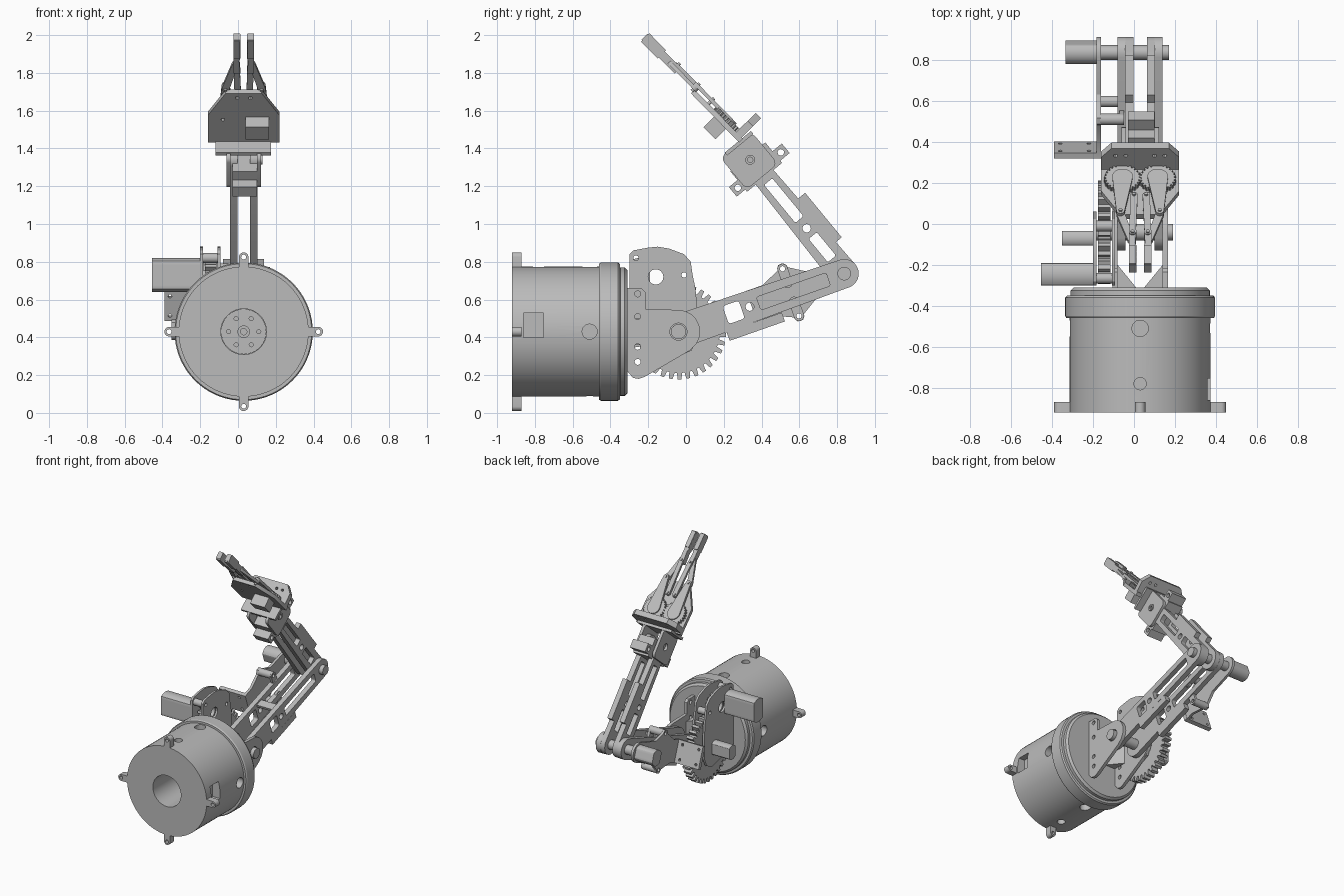
import bpy, bmesh
from math import sin, cos, pi, radians, atan2, hypot, acos
from mathutils import Matrix, Vector

cube = bpy.data.objects.get("Cube")
if cube:
    bpy.data.objects.remove(cube)

grey = bpy.data.materials.new("plain_grey")
grey.use_nodes = True
grey.diffuse_color = (0.5, 0.5, 0.5, 1)
grey.node_tree.nodes["Principled BSDF"].inputs["Base Color"].default_value = (0.5, 0.5, 0.5, 1)
MID = 0.03  # x of the arm's centre plane


# ---------- outlines ----------
def circle(x, y, r, n=32):
    return [(x + r * cos(2 * pi * i / n), y + r * sin(2 * pi * i / n)) for i in range(n)]


def rect(x0, y0, x1, y1):
    return [(x0, y0), (x1, y0), (x1, y1), (x0, y1)]


def rounded(x0, y0, x1, y1, r):
    pts = []
    for k, (x, y) in enumerate([(x1 - r, y1 - r), (x0 + r, y1 - r), (x0 + r, y0 + r), (x1 - r, y0 + r)]):
        pts += [(x + r * cos((k + i / 6) * pi / 2), y + r * sin((k + i / 6) * pi / 2)) for i in range(7)]
    return pts


def link(x0, y0, x1, y1, r0, r1, n=14):
    """Tapered bar with round ends."""
    a = atan2(y1 - y0, x1 - x0)
    b = acos((r0 - r1) / hypot(x1 - x0, y1 - y0))
    pts = []
    for x, y, r, start, end in ((x1, y1, r1, a - b, a + b), (x0, y0, r0, a + b, a - b + 2 * pi)):
        for i in range(n + 1):
            t = start + (end - start) * i / n
            pts.append((x + r * cos(t), y + r * sin(t)))
    return pts


def gear(x, y, r, teeth, depth):
    pts = []
    for i in range(teeth):
        for f, d in ((0, depth), (0.3, depth), (0.42, 0), (0.83, 0)):
            t = 2 * pi * (i + f) / teeth
            pts.append((x + (r - d) * cos(t), y + (r - d) * sin(t)))
    return pts


def barrel(x, y, r, flat):
    """Motor section with two flattened sides."""
    return [(max(x - flat, min(x + flat, px)), py) for px, py in circle(x, y, r, 40)]


# ---------- frames ----------
def frame(origin, u, v, w):
    m = Matrix((u, v, w)).transposed().to_4x4()
    m.translation = origin
    return m


def side_frame(y, z, degrees):
    a = radians(degrees)
    return frame((0, y, z), (0, cos(a), sin(a)), (0, -sin(a), cos(a)), (1, 0, 0))


SIDE = side_frame(0, 0, 0)
ARM = side_frame(-0.04, 0.43, 19.3)
FORE = side_frame(0.836, 0.738, 129.5)
TIP = side_frame(0.29, 1.44, 134.5)
FACE = frame((MID, 0, 0.43), (1, 0, 0), (0, 0, 1), (0, -1, 0))
ta = radians(134.5)
GRIP = frame((MID, 0.29, 1.44), (-1, 0, 0), (0, cos(ta), sin(ta)), (0, sin(ta), -cos(ta)))


def finish(name, mesh):
    mesh.materials.clear()
    mesh.materials.append(grey)
    obj = bpy.data.objects.new(name, mesh)
    bpy.context.collection.objects.link(obj)
    return obj


def plate(name, m, lo, hi, outline, *holes):
    """Extrude an outline with holes from lo to hi along the frame's normal."""
    curve = bpy.data.curves.new(name, 'CURVE')
    curve.dimensions = '2D'
    curve.fill_mode = 'BOTH'
    curve.extrude = (hi - lo) / 2
    for pts in (outline, *holes):
        s = curve.splines.new('POLY')
        s.points.add(len(pts) - 1)
        for p, (x, y) in zip(s.points, pts):
            p.co = (x, y, 0, 1)
        s.use_cyclic_u = True
    temp = bpy.data.objects.new(name + "_curve", curve)
    bpy.context.collection.objects.link(temp)
    dg = bpy.context.evaluated_depsgraph_get()
    mesh = bpy.data.meshes.new_from_object(temp.evaluated_get(dg))
    bpy.data.objects.remove(temp)
    bm = bmesh.new()
    bm.from_mesh(mesh)
    bmesh.ops.remove_doubles(bm, verts=bm.verts, dist=1e-5)
    bmesh.ops.transform(bm, matrix=m @ Matrix.Translation((0, 0, (lo + hi) / 2)), verts=bm.verts)
    bmesh.ops.recalc_face_normals(bm, faces=bm.faces)
    bm.to_mesh(mesh)
    bm.free()
    return finish(name, mesh)


# ---------- base drum, turned about y ----------
profile = [(0, -0.6), (0.121, -0.6), (0.121, -0.92), (0.344, -0.92), (0.344, -0.46), (0.36, -0.46),
           (0.366, -0.45), (0.366, -0.36), (0.358, -0.35), (0.34, -0.348), (0.34, -0.325),
           (0.325, -0.31), (0, -0.31)]
bm = bmesh.new()
vs = [bm.verts.new((MID + r, y, 0.43)) for r, y in profile]
es = [bm.edges.new(p) for p in zip(vs, vs[1:])]
bmesh.ops.spin(bm, geom=vs + es, cent=(MID, 0, 0.43), axis=(0, 1, 0), angle=2 * pi, steps=72)
bmesh.ops.remove_doubles(bm, verts=bm.verts, dist=1e-4)
bmesh.ops.recalc_face_normals(bm, faces=bm.faces)
drum_mesh = bpy.data.meshes.new("base_drum")
bm.to_mesh(drum_mesh)
bm.free()
drum = finish("base_drum", drum_mesh)

# Screw holes and windows in the drum wall
bm = bmesh.new()
for k in range(4):
    turn = Matrix.Translation((MID, 0, 0.43)) @ Matrix.Rotation(k * pi / 2, 4, 'Y')
    for y, r in ((-0.51, 0.04), (-0.78, 0.03)):
        if k % 2 == 0 or y > -0.6:
            bmesh.ops.create_cone(bm, cap_ends=True, segments=24, radius1=r, radius2=r, depth=0.12,
                                  matrix=turn @ Matrix.Translation((0, y, 0.34)))
    if k == 1:
        bmesh.ops.create_cube(bm, size=1, matrix=turn @ Matrix.Translation((-0.035, -0.807, 0.34))
                              @ Matrix.Diagonal((0.13, 0.105, 0.12, 1)))
cut_mesh = bpy.data.meshes.new("drum_cutter")
bm.to_mesh(cut_mesh)
bm.free()
cutter = finish("drum_cutter", cut_mesh)
cutter.hide_render = True
mod = drum.modifiers.new("holes", 'BOOLEAN')
mod.operation, mod.object, mod.solver = 'DIFFERENCE', cutter, 'EXACT'
drum.data = bpy.data.meshes.new_from_object(drum.evaluated_get(bpy.context.evaluated_depsgraph_get()))
drum.modifiers.clear()
bpy.data.objects.remove(cutter)

# Mounting lugs and inner hub
for k in range(4):
    plate("mounting_lug", FACE @ Matrix.Rotation(k * pi / 2, 4, 'Z'), 0.87, 0.92,
          link(0.33, 0, 0.395, 0, 0.026, 0.025), circle(0.395, 0, 0.013, 16))
plate("hub_disc", FACE, 0.6, 0.63, circle(0, 0, 0.12),
      *[circle(0.08 * cos(i * pi / 3), 0.08 * sin(i * pi / 3), 0.011, 12) for i in range(6)])
plate("hub_tube", FACE, 0.63, 0.66, circle(0, 0, 0.033), circle(0, 0, 0.017, 16))

# ---------- shoulder ----------
bracket = [(-0.31, 0.22), (-0.28, 0.185), (-0.25, 0.18), (-0.22, 0.19), (0.02, 0.33)]
bracket += [(-0.04 + 0.115 * cos(t * pi / 10), 0.43 + 0.115 * sin(t * pi / 10)) for t in range(-2, 6)]
bracket += [(-0.215, 0.55), (-0.215, 0.64), (-0.235, 0.66), (-0.31, 0.66)]
for x in (-0.105, 0.14):
    plate("shoulder_bracket", SIDE, x, x + 0.025, bracket, circle(-0.04, 0.43, 0.045),
          *[circle(-0.256, z, 0.016, 16) for z in (0.27, 0.35, 0.51, 0.63)])
TOP = Matrix.Translation((MID, 0, 0))
for s in (-1, 1):
    plate("bracket_gusset", TOP, 0.36, 0.5, [(s * 0.11, -0.2), (s * 0.11, -0.31), (s * 0.02, -0.31)])
plate("shoulder_pin", SIDE, -0.2, 0.19, circle(-0.04, 0.43, 0.04))

# Gear train with its two carrier plates and motors
carrier = [(-0.3, 0.38), (-0.3, 0.84), (-0.28, 0.86), (-0.2, 0.875), (-0.15, 0.88), (-0.09, 0.87), (-0.01, 0.84),
           (0.025, 0.8), (0.035, 0.73), (0.05, 0.66), (0.06, 0.55), (0.06, 0.4), (0.03, 0.33), (-0.04, 0.3), (-0.12, 0.32)]
for x in (-0.2, -0.108):
    plate("gear_carrier", SIDE, x, x + 0.016, carrier, circle(-0.16, 0.72, 0.04),
          *[circle(y, z, 0.014, 16) for y, z in ((-0.265, 0.82), (-0.01, 0.73))])
for y, z in ((-0.265, 0.82), (-0.01, 0.73)):
    plate("carrier_spacer", SIDE, -0.19, -0.1, circle(y, z, 0.026), circle(y, z, 0.014, 16))
plate("shoulder_gear", SIDE, -0.175, -0.115, gear(-0.04, 0.43, 0.253, 34, 0.034))
plate("drive_pinion", SIDE, -0.175, -0.115, gear(-0.16, 0.72, 0.09, 12, 0.03), circle(-0.16, 0.72, 0.04))
plate("shoulder_motor", SIDE, -0.455, -0.2, barrel(-0.245, 0.73, 0.09, 0.055))
plate("sensor_motor", SIDE, -0.352, -0.2, barrel(-0.07, 0.44, 0.055, 0.036))

# ---------- upper arm ----------
for x in (-0.08, 0.1):
    plate("upper_arm_link", ARM, x, x + 0.038, link(0, 0, 0.93, 0, 0.09, 0.077),
          rounded(0.265, -0.05, 0.355, 0.05, 0.015), circle(0.4, 0, 0.022, 20),
          rounded(0.45, -0.036, 0.84, 0.036, 0.012), circle(0.93, 0, 0.03))
plate("upper_arm_rail", ARM, -0.08, -0.04, rect(0.24, -0.135, 0.55, -0.085))
plate("upper_arm_rail", ARM, 0.1, 0.138, rect(0.24, -0.135, 0.55, -0.085))
plate("upper_arm_brace", ARM, -0.06, 0.12, rect(0.375, 0.05, 0.435, 0.07))
plate("elbow_pin", ARM, -0.19, 0.17, circle(0.93, 0, 0.036))

# Elbow drive plate, spacers, motor and outrigger board
drive = [(0.42, -0.085), (0.5, -0.085), (0.6, -0.13), (0.615, -0.158), (0.645, -0.158), (0.66, -0.13), (0.74, -0.08)]
drive += [(0.93 + 0.075 * cos(t * pi / 10), 0.075 * sin(t * pi / 10)) for t in range(-5, 6)]
drive += [(x, -y) for x, y in reversed(drive[:7])]
plate("elbow_drive_plate", ARM, -0.182, -0.162, drive, circle(0.63, 0.132, 0.014, 16), circle(0.63, -0.132, 0.014, 16))
for n in (-0.132, 0.132):
    plate("drive_spacer", ARM, -0.165, -0.06, circle(0.63, n, 0.028), circle(0.63, n, 0.014, 16))
    plate("spacer_foot", ARM, -0.07, -0.05, link(0.63, n, 0.63, n * 0.4, 0.027, 0.027), circle(0.63, n, 0.014, 16))
plate("elbow_motor", ARM, -0.335, -0.18, barrel(0.93, 0, 0.06, 0.05))
BOARD = ARM @ frame((0, 0, 0), (0, 0, 1), (0, 1, 0), (-1, 0, 0))
plate("outrigger_board", BOARD, -0.44, -0.41, rect(-0.39, -0.085, -0.16, 0.085),
      *[circle(x, n, 0.01, 12) for x in (-0.36, -0.22) for n in (-0.055, 0.055)])

# ---------- forearm and wrist ----------
for x in (-0.043, 0.063):
    plate("forearm_link", FORE, x, x + 0.04, link(0, 0, 0.78, 0, 0.077, 0.058),
          circle(0, 0, 0.03), rounded(0.1, -0.028, 0.26, 0.028, 0.01), circle(0.31, 0, 0.022, 20),
          rounded(0.37, -0.028, 0.63, 0.028, 0.01))
    plate("forearm_rail", FORE, x, x + 0.04, rect(0.155, -0.113, 0.46, -0.062))
for x in (-0.062, 0.1):
    plate("wrist_plate", FORE, x, x + 0.022, rounded(0.67, -0.1, 0.89, 0.115, 0.035), circle(0.78, 0, 0.026))
plate("wrist_boss", FORE, 0.115, 0.13, circle(0.78, 0, 0.026), circle(0.78, 0, 0.014, 16))
plate("wrist_servo", FORE, -0.03, 0.1, rect(0.66, -0.12, 0.8, 0.12))
for n in (-0.15, 0.145):
    plate("servo_ear", FORE, -0.03, 0.1, rect(0.675, n - 0.034, 0.74, n + 0.034), circle(0.707, n, 0.017, 20))
plate("wrist_bridge", FORE, -0.12, 0.175, rect(0.875, -0.1, 0.895, 0.08))

# ---------- gripper ----------
shell = [(-0.19, 0), (0.19, 0), (0.19, 0.2), (0.095, 0.365), (-0.095, 0.365), (-0.19, 0.2)]
plate("gripper_plate", GRIP, -0.012, 0.016, shell,
      *[circle(x, 0.33, 0.01, 12) for x in (-0.035, 0.035)], circle(0.11, 0.17, 0.01, 12))
BACK = GRIP @ frame((0, 0, 0), (1, 0, 0), (0, 0, 1), (0, -1, 0))
plate("gripper_back_bar", BACK, -0.05, -0.01,
      [(-0.19, -0.012), (0.19, -0.012), (0.19, 0.1), (0.14, 0.16), (-0.14, 0.16), (-0.19, 0.1)],
      *[circle(s * x, 0.11, 0.01, 12) for s in (-1, 1) for x in (0.07, 0.12)])
plate("gripper_servo", GRIP, -0.09, 0, rect(-0.135, 0.1, -0.01, 0.19))
for s in (-1, 1):
    plate("finger_gear", GRIP, 0.016, 0.04, gear(s * 0.086, 0.13, 0.09, 26, 0.01))
    plate("gear_hub", GRIP, 0.04, 0.048, circle(s * 0.086, 0.13, 0.022), circle(s * 0.086, 0.13, 0.01, 12))
    plate("crank_arm", GRIP, 0.03, 0.05, link(s * 0.086, 0.13, s * 0.096, 0.37, 0.05, 0.02))
    plate("outer_link", GRIP, 0.012, 0.032, link(s * 0.096, 0.37, s * 0.045, 0.55, 0.02, 0.016))
    plate("inner_link", GRIP, 0.03, 0.05, link(s * 0.03, 0.26, s * 0.037, 0.52, 0.018, 0.016))
    for x, t in ((0.096, 0.37), (0.03, 0.26), (0.037, 0.52)):
        plate("link_pin", GRIP, 0, 0.058, circle(s * x, t, 0.009, 14))
    jaw = [(0.055, 0.5), (0.055, 0.75), (0.018, 0.75)]
    jaw += [(0.018 + 0.006 * (i % 2), 0.73 - 0.02 * i) for i in range(8)] + [(0.018, 0.5)]
    plate("finger_tip", GRIP, 0, 0.045, [(s * x, t) for x, t in jaw])
    plate("finger_pad", GRIP, -0.008, 0.054, rect(s * 0.02, 0.62, s * 0.055, 0.745))

# Smooth the round walls, keep the edges sharp
for o in bpy.context.scene.objects:
    if o.type == 'MESH':
        o.select_set(True)
        bpy.context.view_layer.objects.active = o
bpy.ops.object.shade_smooth_by_angle(angle=radians(30))
